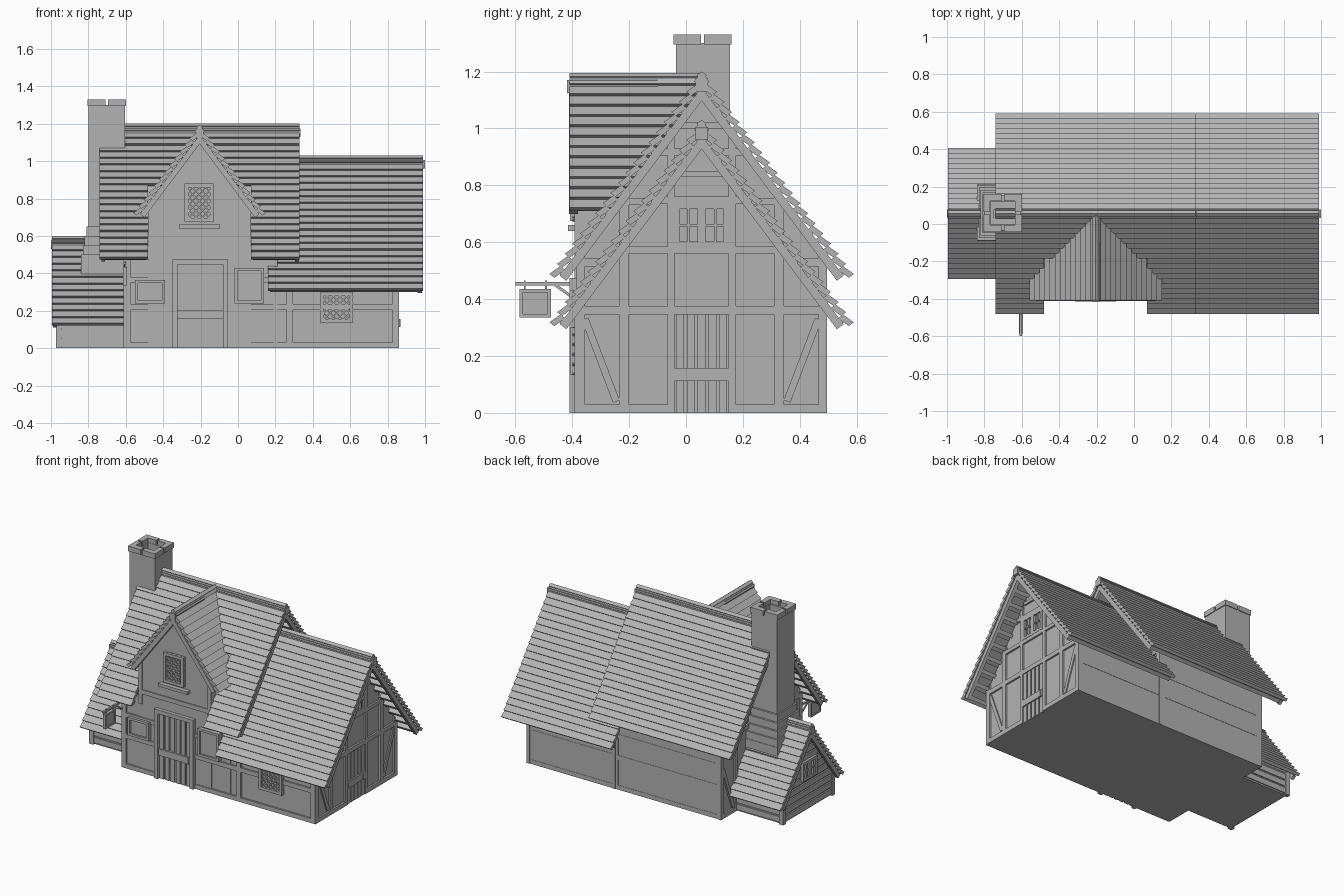
import bpy, bmesh
from mathutils import Vector

if "Cube" in bpy.data.objects:
    bpy.data.objects.remove(bpy.data.objects["Cube"])

stone = bpy.data.materials.new("plain_grey")
stone.use_nodes = True
GREY = (0.45, 0.45, 0.45, 1)
stone.diffuse_color = GREY
stone.node_tree.nodes["Principled BSDF"].inputs["Base Color"].default_value = GREY

SLOPE = 1.33
MID = 0.055                                # y of the ridges
NORMAL = Vector((SLOPE, 1)).normalized()   # outward normal of a roof side


class Part:
    """One named object gathered from extruded outlines."""

    def __init__(self, name):
        self.name, self.bm = name, bmesh.new()

    def prism(self, axis, pts, a, b):
        place = (lambda u, z, t: (t, u, z)) if axis == "x" else (lambda u, z, t: (u, t, z))
        ends = [[self.bm.verts.new(place(u, z, t)) for u, z in pts] for t in (a, b)]
        for e in ends:
            self.bm.faces.new(e)
        n = len(pts)
        for i in range(n):
            j = (i + 1) % n
            self.bm.faces.new((ends[0][i], ends[0][j], ends[1][j], ends[1][i]))

    def rect(self, axis, u0, u1, z0, z1, a, b):
        self.prism(axis, [(u0, z0), (u1, z0), (u1, z1), (u0, z1)], a, b)

    def bar(self, axis, p, q, width, a, b):
        p, q = Vector(p), Vector(q)
        d = (q - p).normalized() * width / 2
        s = Vector((-d.y, d.x))
        self.prism(axis, [p - s, q - s, q + s, p + s], a, b)

    def done(self):
        bmesh.ops.recalc_face_normals(self.bm, faces=self.bm.faces)
        me = bpy.data.meshes.new(self.name)
        self.bm.to_mesh(me)
        self.bm.free()
        me.materials.append(stone)
        bpy.context.collection.objects.link(bpy.data.objects.new(self.name, me))


def roof(name, axis, mid, apex, half, rows, a, b, gap=None, barges=()):
    """Lapped boards on both sides, battens beneath and gable boards."""
    planks, trim = Part(name), Part(name + "_trim")
    line = lambda d, off: Vector((d, apex - SLOPE * d)) - NORMAL * off
    for side in (-1, 1):
        flip = lambda pts: [(mid + side * p[0], p[1]) for p in pts]
        for i in range(rows):
            d0, d1 = half * i / rows, half * (i + 1) / rows
            g = 0.014 if i else 0
            sec = flip([line(d0, g), line(d1, 0), line(d1, 0.022), line(d0, g + 0.022)])
            split = gap and side < 0 and d1 > 0.26
            for s, e in ([(a, gap[0]), (gap[1], b)] if split else [(a, b)]):
                planks.prism(axis, sec, s, e)
            if i % 2:
                sec = flip([line(d0, 0.03), line(d0 + 0.015, 0.03),
                            line(d0 + 0.015, 0.055), line(d0, 0.055)])
                for s, e in ([(a, gap[0]), (gap[1], b)] if split else [(a, b)]):
                    trim.prism(axis, sec, s + 0.01, e - 0.01)
        for s, e in barges:
            trim.prism(axis, flip([(0, apex - 0.055), line(half - 0.01, 0.033),
                                   line(half - 0.01, 0.062), (0, apex - 0.103)]), s, e)
    planks.done()
    trim.done()


def house(name, axis, mid, half, apex, a, b):
    part = Part(name)
    eave = apex - SLOPE * half
    part.prism(axis, [(mid - half, 0), (mid + half, 0), (mid + half, eave),
                      (mid, apex), (mid - half, eave)], a, b)
    part.done()


def frame(part, axis, u0, u1, z0, z1, w, a, b):
    part.rect(axis, u0, u0 + w, z0, z1, a, b)
    part.rect(axis, u1 - w, u1, z0, z1, a, b)
    part.rect(axis, u0, u1, z0, z0 + w, a, b)
    part.rect(axis, u0, u1, z1 - w, z1, a, b)


def sash_window(name, u0, u1, z0, z1, a, b):
    """Two four-pane sashes on an x-facing wall."""
    part = Part(name)
    frame(part, "x", u0, u1, z0, z1, 0.018, a, b)
    m = (u0 + u1) / 2
    part.rect("x", m - 0.014, m + 0.014, z0, z1, a, b)
    for s in ((u0 + m) / 2, (u1 + m) / 2):
        part.rect("x", s - 0.004, s + 0.004, z0, z1, a, b)
    h = (z0 + z1) / 2
    part.rect("x", u0, u1, h - 0.004, h + 0.004, a, b)
    part.done()


def lattice_window(name, u0, u1, z0, z1, y):
    """Diamond-leaded window on the front wall."""
    part = Part(name)
    frame(part, "y", u0, u1, z0, z1, 0.02, y - 0.022, y + 0.02)
    w, h, step = u1 - u0, z1 - z0, 0.035
    for k in range(-int(h / step), int(w / step) + 1):
        c = k * step
        s, e = max(0, c), min(w, h + c)
        if e - s > 0.01:
            part.bar("y", (u0 + s, z0 + s - c), (u0 + e, z0 + e - c), 0.007, y - 0.014, y)
            part.bar("y", (u1 - s, z0 + s - c), (u1 - e, z0 + e - c), 0.007, y - 0.014, y)
    part.done()


def door(name, axis, u0, u1, top, strap, a, b, n):
    """Upright boards with a cross strap and a latch."""
    part = Part(name)
    w = (u1 - u0) / n
    deep = (b - a) * 0.5
    for i in range(n):
        part.rect(axis, u0 + i * w + 0.005, u0 + (i + 1) * w - 0.005, 0, top, a, a + deep)
    part.rect(axis, u0, u1, strap, strap + 0.045, a, b - deep * 0.2)
    part.rect(axis, u1 - 0.03, u1 - 0.015, strap, strap + 0.045, a, b)
    part.done()


# Walls
house("tall_house", "x", MID, 0.435, 1.14, -0.6, 0.2)
house("low_house", "x", MID, 0.435, 0.97, 0.15, 0.85)
house("dormer", "y", -0.205, 0.275, 1.135, -0.385, 0)
house("annex", "x", MID, 0.265, 0.54, -0.955, -0.6)

# Roofs
roof("tall_roof", "x", MID, 1.2, 0.535, 20, -0.74, 0.33, (-0.48, 0.07),
     [(-0.73, -0.71), (0.305, 0.325)])
roof("low_roof", "x", MID, 1.03, 0.535, 20, 0.16, 0.99, None, [(0.96, 0.985)])
roof("dormer_roof", "y", -0.205, 1.195, 0.355, 13, -0.41, MID, None, [(-0.412, -0.38)])
roof("annex_roof", "x", MID, 0.6, 0.35, 13, -0.995, -0.6, None, [(-0.99, -0.97)])

ridges = Part("ridge_beams")
for a, b, z in ((0.2, 1.0, 0.97), (-0.75, 0.335, 1.14), (-1.0, -0.6, 0.54)):
    ridges.rect("x", MID - 0.022, MID + 0.022, z - 0.01, z + 0.035, a, b)
ridges.rect("y", -0.225, -0.185, 1.125, 1.17, -0.418, -0.1)
ridges.done()

# Timber framing of the gable ends
for name, apex, a, b in (("right_timbers", 0.96, 0.84, 0.862),
                         ("upper_right_timbers", 1.13, 0.19, 0.212),
                         ("left_timbers", 1.13, -0.612, -0.59)):
    part = Part(name)
    lift = apex - 0.96
    for side in (-1, 1):
        for d0, d1 in ((0.41, 0.44), (0.255, 0.29), (0.095, 0.12)):
            u = [MID + side * d for d in (d0, d1)]
            part.prism("x", [(u[0], 0), (u[1], 0), (u[1], apex - SLOPE * d1),
                             (u[0], apex - SLOPE * d0)], a, b)
        part.bar("x", (MID + side * 0.41, 0.33), (MID + side * 0.3, 0.04), 0.025, a, b - 0.004)
    for z0, z1 in ((0.345, 0.375), (0.56, 0.585), (0.735, 0.76), (0.83, 0.85)):
        h = min(0.44, (apex - z1 - lift) / SLOPE)
        part.rect("x", MID - h, MID + h, z0 + lift, z1 + lift, a, b)
    for s, e in ((-0.385, -0.04), (0.15, 0.495)):
        part.rect("x", s, e, 0, 0.03, a, b)
    part.done()

# Timber framing of the long walls
long_walls = Part("long_wall_timbers")
for a, b, spans, posts in ((-0.392, -0.37, ((-0.61, -0.35), (-0.05, 0.86)),
                            (-0.61, 0.26, 0.825)),
                           (0.48, 0.502 - 0.01, ((-0.61, 0.86),), (-0.61, 0.17, 0.825))):
    for s, e in spans:
        for z in (0, 0.205, 0.35):
            long_walls.rect("y", s, e, z, z + 0.03, a, b)
    for x in posts:
        long_walls.rect("y", x, x + 0.035, 0, 0.37 if x > 0.2 else 0.5, a, b)
long_walls.rect("y", -0.48, 0.07, 0.54, 0.57, -0.392, -0.37)
for x in (-0.48, 0.045):
    long_walls.rect("y", x, x + 0.025, 0.47, 0.76, -0.392, -0.37)
long_walls.done()

# Doors
door("front_door", "y", -0.325, -0.08, 0.45, 0.16, -0.38, -0.404, 6)
door("side_door", "x", -0.04, 0.15, 0.345, 0.112, 0.845, 0.868, 5)
door_frame = Part("front_door_frame")
for x in (-0.35, -0.08):
    door_frame.rect("y", x, x + 0.027, 0, 0.475, -0.41, -0.37)
door_frame.rect("y", -0.35, -0.053, 0.448, 0.475, -0.41, -0.37)
door_frame.done()

# Windows
sash_window("side_window", -0.04, 0.15, 0.585, 0.735, 0.84, 0.864)
sash_window("annex_window", -0.02, 0.13, 0.22, 0.35, -0.982, -0.95)
lattice_window("dormer_window", -0.285, -0.13, 0.675, 0.88, -0.385)
lattice_window("front_window", 0.44, 0.615, 0.135, 0.3, -0.385)
sill = Part("dormer_window_sill")
sill.rect("y", -0.315, -0.095, 0.64, 0.66, -0.415, -0.38)
sill.done()
boards = Part("wall_boards")
for x0, x1, z1 in ((-0.55, -0.39, 0.365), (-0.02, 0.14, 0.43)):
    frame(boards, "y", x0, x1, 0.24, z1, 0.016, -0.41, -0.38)
    boards.rect("y", x0, x1, 0.24, z1, -0.398, -0.38)
boards.done()

# Annex siding and corner posts
siding = Part("annex_siding")
for k in range(10):
    z = 0.01 + k * 0.048
    h = min(0.272, (0.53 - z - 0.04) / SLOPE)
    siding.rect("x", MID - h, MID + h, z, z + 0.038, -0.965, -0.61)
for y in (MID - 0.28, MID + 0.25):
    siding.rect("x", y, y + 0.03, 0, 0.19, -0.972, -0.94)
siding.done()

# Chimney: stepped base, hollow stack and notched cap
chimney = Part("chimney")
chimney.rect("x", -0.09, 0.21, 0, 0.45, -0.84, -0.6)
for k in range(4):
    g = 0.04 - k * 0.01
    chimney.rect("x", -0.035 - g * 1.3, 0.155 + g * 1.3, 0.45 + k * 0.05, 0.5 + k * 0.05,
                 -0.8 - g, -0.6)
chimney.rect("x", -0.035, 0.155, 0.6, 1.15, -0.8, -0.605)
for u0, u1, a, b in ((-0.035, 0.0, -0.8, -0.605), (0.12, 0.155, -0.8, -0.605),
                     (0, 0.12, -0.8, -0.768), (0, 0.12, -0.637, -0.605)):
    chimney.rect("x", u0, u1, 1.15, 1.3, a, b)
chimney.done()
cap = Part("chimney_cap")
for sy in (-1, 1):
    for sx in (-1, 1):
        y = [0.058 + sy * d for d in (0.006, 0.064, 0.102)]
        x = [-0.702 + sx * d for d in (0.006, 0.067, 0.103)]
        cap.rect("x", y[1], y[2], 1.295, 1.33, x[0], x[2])
        cap.rect("x", y[0], y[1], 1.295, 1.33, x[1], x[2])
cap.done()

# Hanging sign
sign = Part("hanging_sign")
sign.rect("x", -0.6, -0.385, 0.448, 0.46, -0.612, -0.598)
sign.bar("x", (-0.39, 0.4), (-0.46, 0.45), 0.01, -0.609, -0.601)
sign.rect("x", -0.575, -0.485, 0.345, 0.425, -0.61, -0.6)
frame(sign, "x", -0.585, -0.475, 0.335, 0.435, 0.012, -0.616, -0.594)
for y in (-0.57, -0.495):
    sign.rect("x", y, y + 0.006, 0.43, 0.465, -0.608, -0.602)
sign.done()
